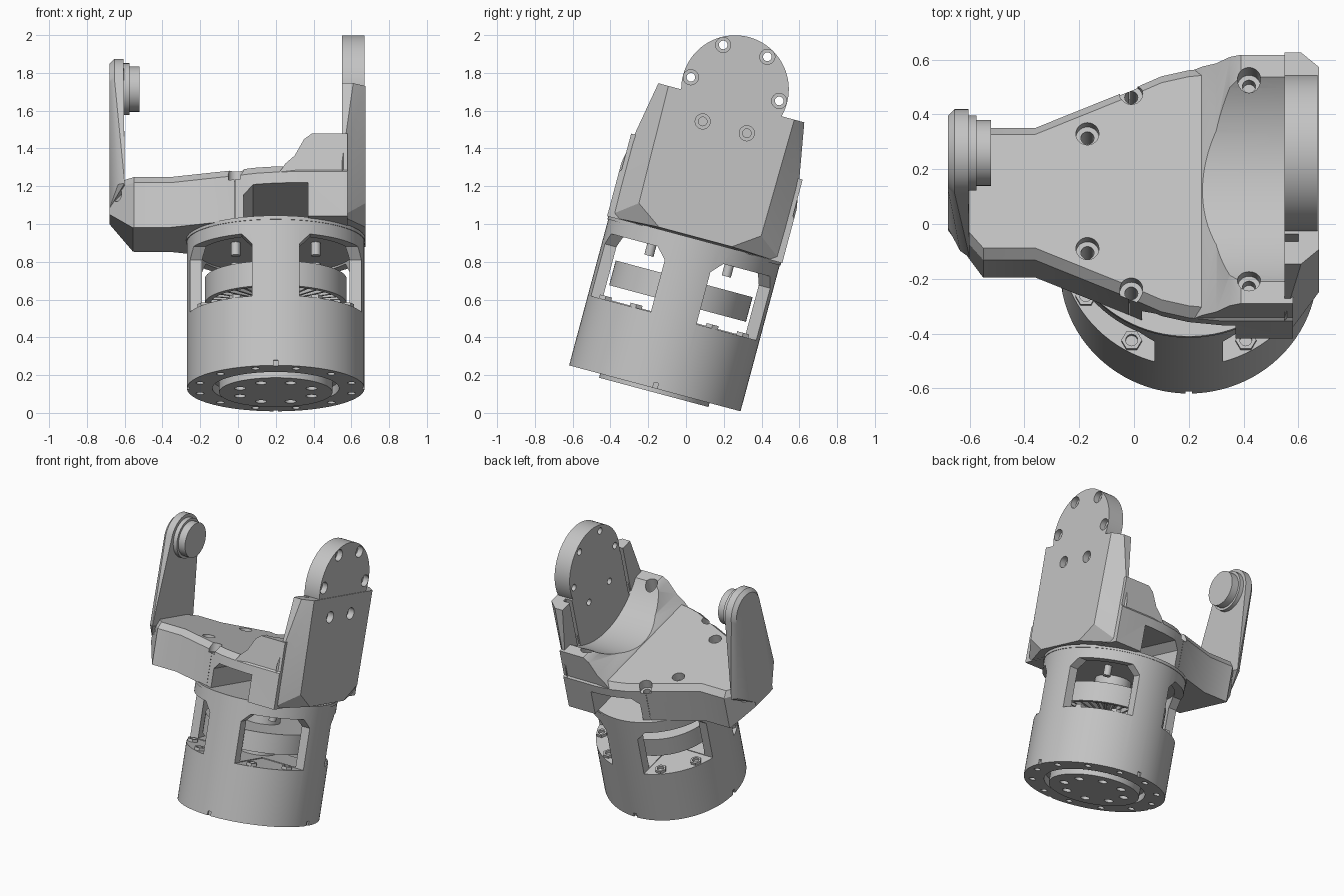
import bpy, bmesh
from math import sin, cos, pi, radians
from mathutils import Matrix, Vector

if "Cube" in bpy.data.objects:
    bpy.data.objects.remove(bpy.data.objects["Cube"])

TILT = Matrix.Translation((0, -0.165, 0.13)) @ Matrix.Rotation(radians(-15), 4, 'X')
CX = 0.2            # motor axis
PIVOT = 1.64        # height of the pivot axis
FLOOR = 1.10        # bracket floor
SEAT = 0.815        # bracket underside

grey = bpy.data.materials.new("light_grey")
grey.use_nodes = True
grey.diffuse_color = (0.55, 0.55, 0.55, 1)
grey.node_tree.nodes["Principled BSDF"].inputs["Base Color"].default_value = (0.55, 0.55, 0.55, 1)


def finish(name, bm):
    bmesh.ops.recalc_face_normals(bm, faces=bm.faces)
    me = bpy.data.meshes.new(name)
    bm.to_mesh(me)
    bm.free()
    me.materials.append(grey)
    ob = bpy.data.objects.new(name, me)
    bpy.context.collection.objects.link(ob)
    ob.matrix_world = TILT
    return ob


def hull(name, pts):
    bm = bmesh.new()
    for p in pts:
        bm.verts.new(p)
    res = bmesh.ops.convex_hull(bm, input=bm.verts)
    loose = [v for v in bm.verts if not v.link_faces]
    bmesh.ops.delete(bm, geom=loose, context='VERTS')
    bmesh.ops.dissolve_limit(bm, angle_limit=0.01, verts=bm.verts, edges=bm.edges)
    return finish(name, bm)


def box(name, lo, hi):
    return hull(name, [(x, y, z) for x in (lo[0], hi[0]) for y in (lo[1], hi[1]) for z in (lo[2], hi[2])])


def loft(name, rings):
    bm = bmesh.new()
    loops = [[bm.verts.new(p) for p in ring] for ring in rings]
    n = len(loops[0])
    for a, b in zip(loops, loops[1:]):
        for i in range(n):
            bm.faces.new((a[i], a[(i + 1) % n], b[(i + 1) % n], b[i]))
    bm.faces.new(loops[0][::-1])
    bm.faces.new(loops[-1])
    return finish(name, bm)


def rod(name, a, b, r, n=48):
    a, b = Vector(a), Vector(b)
    q = (b - a).to_track_quat('Z', 'Y')
    ring = [q @ Vector((r * cos(2 * pi * i / n), r * sin(2 * pi * i / n), 0)) for i in range(n)]
    return loft(name, [[a + p for p in ring], [b + p for p in ring]])


def upright(name, r, lo, hi, x=CX, v=0, n=72):
    return rod(name, (x, v, lo), (x, v, hi), r, n)


def polar(r, deg):
    return CX + r * cos(radians(deg)), r * sin(radians(deg))


def cut(ob, cutters):
    for c in cutters:
        c.hide_render = True
        m = ob.modifiers.new("cut", 'BOOLEAN')
        m.operation, m.solver, m.object = 'DIFFERENCE', 'EXACT', c
    bpy.context.view_layer.update()
    me = bpy.data.meshes.new_from_object(ob.evaluated_get(bpy.context.evaluated_depsgraph_get()))
    ob.modifiers.clear()
    ob.data = me
    for c in cutters:
        bpy.data.objects.remove(c)


# Motor housing: hollow can with four windows and a drilled base
housing = upright("motor_housing", 0.47, 0, 0.81, n=96)
cuts = [upright("cavity", 0.41, 0.39, 0.74)]
for sx in (-1, 1):
    for sv in (-1, 1):
        cuts.append(hull("window", [(CX + sx * x, sv * v, w) for lo, w in ((0.125, 0.385), (0.125, 0.67), (0.18, 0.73))
                                    for x in (lo, 0.6) for v in (lo, 0.6)]))
cuts.append(upright("base_recess", 0.335, -0.1, 0.05))
for i in range(12):
    x, v = polar(0.415, 30 * i + 15)
    cuts.append(upright("base_hole", 0.022, -0.1, 0.05, x, v, 16))
for i in range(4):
    x, v = polar(0.47, 90 * i)
    cuts.append(box("notch", (x - 0.012, v - 0.012, -0.1), (x + 0.012, v + 0.012, 0.03)))
cut(housing, cuts)
upright("housing_rim", 0.474, 0.8, 0.82, n=96)

# Output flange under the housing
flange = upright("output_flange", 0.30, -0.022, 0.06)
cuts = []
for i in range(8):
    x, v = polar(0.205, 45 * i + 22.5)
    cuts.append(upright("flange_hole", 0.03, -0.1, 0.03, x, v, 20))
cut(flange, cuts)

# Rotor seen through the windows
upright("rotor_hub", 0.12, 0.385, 0.75)
rotor = upright("rotor_ring", 0.375, 0.465, 0.60)
cut(rotor, [upright("rotor_recess", 0.345, 0.4, 0.5)])
for i in range(36):
    a = radians(10 * i)
    d, s = Vector((cos(a), sin(a), 0)), Vector((-sin(a), cos(a), 0)) * 0.007
    hull("rotor_fin", [Vector((CX, 0, w)) + d * r + t for w in (0.47, 0.505) for r in (0.15, 0.35) for t in (s, -s)])

# Nuts on the window sills and screws under the top plate
for q in range(4):
    for deg in (29, 61):
        x, v = polar(0.43, 90 * q + deg)
        nut = upright("hex_nut", 0.038, 0.38, 0.405, x, v, 6)
        cut(nut, [upright("nut_hole", 0.022, 0.36, 0.5, x, v, 16)])
    x, v = polar(0.30, 90 * q + 45)
    upright("plate_screw", 0.025, 0.67, 0.75, x, v, 20)

# Bracket base: plan outline with a chamfered upper edge
half = [(-0.68, 0.10), (-0.55, 0.25), (-0.36, 0.25), (0, 0.40), (0.1, 0.445), (0.2, 0.468), (0.32, 0.48), (0.58, 0.48)]


def outline(w, inset=0):
    front = [(x, -(v - inset), w) for x, v in half]
    return front + [(x, -v, z) for x, v, z in reversed(front)]


def floor_hole(x, v, top):
    return [upright("counterbore", 0.042, top - 0.06, 1.6, x, v, 28), upright("through", 0.024, 0.7, 1.6, x, v, 20)]


def tunnel():
    return hull("tunnel", [(x, v, w) for v in (-0.7, 0.7) for x, w in
                           ((0.03, 0.7), (0.03, 0.95), (0.08, 1.0), (0.37, 1.0), (0.37, 0.7))])


base = loft("bracket_base", [outline(SEAT), outline(1.06), outline(FLOOR, 0.035)])
cuts = [tunnel(), hull("end_chamfer", [(x, v, w) for v in (-0.5, 0.5) for x, w in
                                       ((-0.54, 0.80), (-0.72, 0.962), (-0.72, 0.80))])]
for s in (-1, 1):
    cuts += floor_hole(-0.17, s * 0.217, FLOOR) + floor_hole(-0.01, s * 0.37, FLOOR)
    cuts.append(rod("corner_hole", (-0.75, s * 0.22, 1.02), (-0.57, s * 0.1, 1.02), 0.035, 24))
cut(base, cuts)

# Raised shoulder scooped out around the pivot axis
slope = [(0.22, 1.06), (0.25, 1.105), (0.30, 1.15), (0.35, 1.24), (0.39, 1.27), (0.58, 1.27), (0.58, 1.06)]
shoulder = loft("bracket_shoulder", [[(x, v, w) for x, w in slope] for v in (-0.47, 0.47)])
cut(shoulder, [rod("scoop", (0.1, 0, PIVOT), (0.56, 0, PIVOT), 0.535, 96)]
    + floor_hole(0.42, -0.38, 1.22) + floor_hole(0.42, 0.38, 1.22))

# Drive side plate with chamfered sides and round mounting head
pts = []
for s in (-1, 1):
    pts += [(0.675, s * v, w) for v, w in ((0.2, 0.83), (0.335, 0.925), (0.345, 1.565))]
    pts += [(x, s * 0.40, 1.565) for x in (0.55, 0.61)]
    pts += [(0.55, s * 0.48, w) for w in (SEAT, 1.11)]
plate = hull("drive_plate", pts)
head = rod("drive_head", (0.55, 0, PIVOT), (0.67, 0, PIVOT), 0.285, 72)


def head_holes():
    out = []
    for i in range(6):
        v, w = 0.242 * cos(pi * i / 3), PIVOT + 0.242 * sin(pi * i / 3)
        out += [rod("bore", (0.63, v, w), (0.8, v, w), 0.04, 28), rod("drill", (0.4, v, w), (0.8, v, w), 0.023, 20)]
    return out


cut(head, head_holes())
grooves = [box("groove", (0.5, min(s * 0.287, s * 0.315), 1.2), (0.6, max(s * 0.287, s * 0.315), 1.7)) for s in (-1, 1)]
cut(plate, head_holes() + grooves)

# Idler arm with rounded top and stepped pivot pin
pts = []
for s in (-1, 1):
    pts += [(-0.68, s * 0.10, 0.96), (-0.68, s * 0.12, 1.45), (-0.60, s * 0.24, 1.06), (-0.635, s * 0.215, 1.06)]
for i in range(25):
    a = pi * i / 24
    pts += [(x, r * cos(a), PIVOT + r * sin(a)) for x, r in ((-0.68, 0.135), (-0.655, 0.16), (-0.605, 0.16))]
hull("idler_arm", pts)
rod("pivot_collar", (-0.62, 0, PIVOT), (-0.575, 0, PIVOT), 0.137)
rod("pivot_pin", (-0.6, 0, PIVOT), (-0.522, 0, PIVOT), 0.12)

# Smooth round surfaces, keep edges sharp
bpy.ops.object.select_all(action='DESELECT')
for ob in bpy.context.scene.objects:
    if ob.type == 'MESH':
        ob.select_set(True)
        bpy.context.view_layer.objects.active = ob
bpy.ops.object.shade_smooth_by_angle(angle=radians(25))
